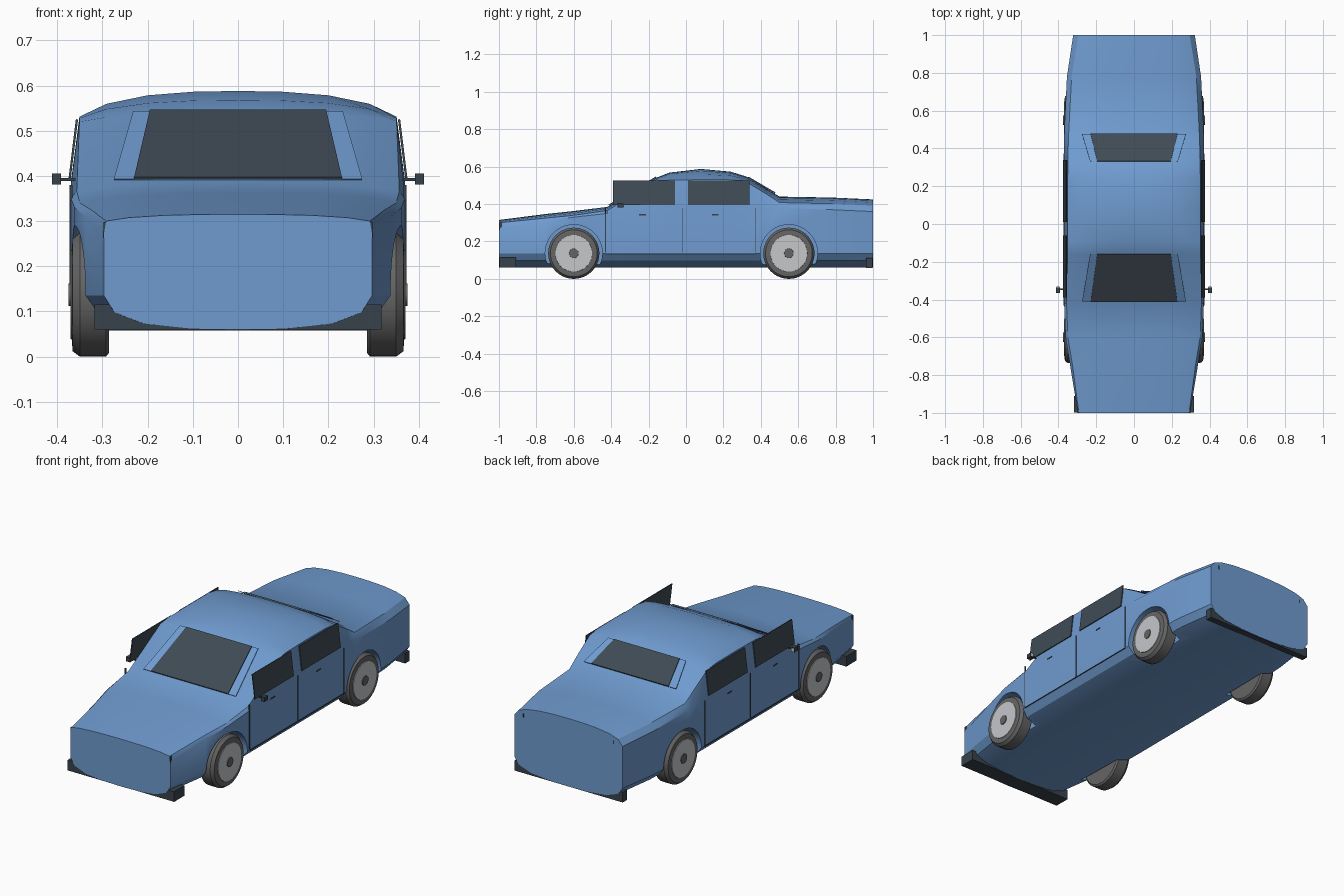
import bpy, bmesh, math
from mathutils import Vector

cube = bpy.data.objects.get("Cube")
if cube:
    bpy.data.objects.remove(cube, do_unlink=True)


def material(name, rgb):
    m = bpy.data.materials.new(name)
    m.use_nodes = True
    m.diffuse_color = (*rgb, 1)
    m.node_tree.nodes["Principled BSDF"].inputs["Base Color"].default_value = (*rgb, 1)
    return m


BLUE = material("body blue", (0.16, 0.33, 0.63))
GLASS = material("dark glass", (0.05, 0.07, 0.09))
TRIM = material("dark trim", (0.04, 0.055, 0.07))
TYRE = material("tyre grey", (0.13, 0.13, 0.13))
RIM = material("light rim", (0.56, 0.57, 0.59))


def finish(name, bm, mat, smooth=None):
    bmesh.ops.recalc_face_normals(bm, faces=bm.faces)
    mesh = bpy.data.meshes.new(name)
    bm.to_mesh(mesh)
    bm.free()
    mesh.materials.append(mat)
    ob = bpy.data.objects.new(name, mesh)
    bpy.context.collection.objects.link(ob)
    if smooth:
        activate(ob)
        bpy.ops.object.shade_smooth_by_angle(angle=math.radians(smooth))
    return ob


def activate(ob):
    bpy.ops.object.select_all(action='DESELECT')
    ob.select_set(True)
    bpy.context.view_layer.objects.active = ob


def loft(rings):
    """Skin closed rings of points and cap both ends."""
    bm = bmesh.new()
    rows = [[bm.verts.new(p) for p in ring] for ring in rings]
    n = len(rows[0])
    for a, b in zip(rows, rows[1:]):
        for i in range(n):
            bm.faces.new((a[i], a[(i + 1) % n], b[(i + 1) % n], b[i]))
    bm.faces.new(rows[0])
    bm.faces.new(rows[-1])
    return bm


def box(name, lo, hi, mat):
    ring = lambda z: [(lo[0], lo[1], z), (hi[0], lo[1], z), (hi[0], hi[1], z), (lo[0], hi[1], z)]
    return finish(name, loft([ring(lo[2]), ring(hi[2])]), mat)


def plate(name, corners, thick, mat, outward):
    """Thin slab raised from a flat outline towards the outward direction."""
    c = [Vector(p) for p in corners]
    n = (c[1] - c[0]).cross(c[2] - c[0]).normalized()
    if n.dot(Vector(outward)) < 0:
        n = -n
    return finish(name, loft([c, [p + n * thick for p in c]]), mat)


def lathe_x(name, profile, y, z, mat, segs=40):
    """Turn (x, radius) points about an axis along x."""
    rings = [[(x, y + r * math.cos(2 * math.pi * i / segs), z + r * math.sin(2 * math.pi * i / segs))
              for i in range(segs)] for x, r in profile]
    return finish(name, loft(rings), mat, 35)


# Body: y, half width, belt height, roof edge half width, edge height, centre height
stations = [
    (-1.0, .297, .27, .292, .300, .315),
    (-.75, .338, .31, .325, .325, .347),
    (-.60, .362, .33, .350, .340, .363),
    (-.42, .370, .35, .357, .366, .385),
    (-.16, .370, .38, .351, .520, .540),
    (-.09, .370, .385, .351, .528, .568),
    (.08, .370, .385, .351, .531, .588),
    (.24, .370, .385, .351, .530, .573),
    (.32, .370, .385, .350, .520, .548),
    (.42, .370, .385, .348, .460, .488),
    (.50, .369, .38, .345, .408, .440),
    (.78, .355, .37, .330, .402, .435),
    (1.0, .322, .36, .295, .392, .425),
]


def section(y, w, belt, we, ze, zt):
    half = [(.35 * w, .062), (.7 * w, .073), (.92 * w, .098), (w, .135), (w, belt), (we, ze)]
    half += [(we * f, ze + (zt - ze) * g) for f, g in ((.83, .5), (.57, .83), (.28, .97))]
    mirror = [(-x, z) for x, z in reversed(half)]
    return [(x, y, z) for x, z in [(0, .06)] + half + [(0, zt)] + mirror]


body = finish("body", loft([section(*s) for s in stations]), BLUE)

# Wheel arches cut into the body
WHEEL_Z = .137
for y in (-.60, .55):
    for side in (1, -1):
        cutter = lathe_x("arch_cutter", [(side * .27, .153), (side * .5, .153)], y, WHEEL_Z, BLUE)
        cutter.hide_render = True
        mod = body.modifiers.new("arch", 'BOOLEAN')
        mod.operation = 'DIFFERENCE'
        mod.solver = 'EXACT'
        mod.object = cutter
        activate(body)
        bpy.ops.object.modifier_apply(modifier=mod.name)
        bpy.data.objects.remove(cutter, do_unlink=True)
activate(body)
bpy.ops.object.shade_smooth_by_angle(angle=math.radians(32))

# Windscreen and rear window, each a raised body frame with glass on top
for name, y0, z0, y1, z1, shift in (("windscreen", -.41, .391, -.158, .541, -1),
                                    ("rear_window", .475, .456, .33, .541, 1)):
    for part, wb, wt, lift, mat in (("frame", .275, .232, .003, BLUE), ("glass", .23, .195, .007, GLASS)):
        quad = [(-wb, y0, z0), (wb, y0, z0), (wt, y1, z1), (-wt, y1, z1)]
        plate(name + "_" + part, quad, lift, mat, (0, shift, 1))

for side, label in ((1, "left"), (-1, "right")):
    # Side windows leaning with the cabin wall
    for part, y0, y1 in (("front", -.39, -.06), ("rear", .01, .34)):
        quad = [(side * .370, y0, .395), (side * .370, y1, .395),
                (side * .354, y1, .525), (side * .354, y0, .525)]
        plate(f"{label}_{part}_window", quad, .005, GLASS, (side, 0, 0))

    def side_strip(name, y0, y1, z0, z1):
        a, b = sorted((side * .366, side * .3725))
        box(f"{label}_{name}", (a, y0, z0), (b, y1, z1), TRIM)

    # Door seams and handles
    for i, y in enumerate((-.43, -.02, .37)):
        side_strip(f"door_seam_{i}", y - .002, y + .002, .14, .38)
    for i, y in enumerate((-.23, .16)):
        side_strip(f"door_handle_{i}", y - .02, y + .015, .340, .346)
    side_strip("sill_seam", -.43, .37, .133, .137)

    # Door mirror
    a, b = sorted((side * .36, side * .395))
    box(label + "_mirror_arm", (a, -.35, .389), (b, -.342, .395), TRIM)
    a, b = sorted((side * .392, side * .412))
    box(label + "_mirror", (a, -.365, .381), (b, -.335, .405), TRIM)
    a, b = sorted((side * .394, side * .410))
    box(label + "_mirror_glass", (a, -.335, .384), (b, -.332, .402), RIM)

    # Small marker lights on the nose and tail
    a, b = sorted((side * .290, side * .298))
    box(label + "_front_marker", (a, -1.0, .262), (b, -.985, .298), TRIM)
    a, b = sorted((side * .266, side * .272))
    box(label + "_rear_marker", (a, .99, .36), (b, 1.001, .38), TRIM)

    # Wheels
    for part, y in (("front", -.60), ("rear", .55)):
        wheel = f"{label}_{part}_"
        tyre = [(.285, .128), (.292, .137), (.350, .137), (.366, .125), (.368, .100)]
        lathe_x(wheel + "tyre", [(side * x, r) for x, r in tyre], y, WHEEL_Z, TYRE)
        lathe_x(wheel + "rim", [(side * .36, .1), (side * .371, .098)], y, WHEEL_Z, RIM)
        lathe_x(wheel + "hub_cap", [(side * .36, .027), (side * .375, .025)], y, WHEEL_Z, TYRE, 16)

# Bumpers wrapping the lower corners
box("front_bumper", (-.318, -.997, .06), (.318, -.91, .115), TRIM)
box("rear_bumper", (-.322, .962, .058), (.322, .998, .113), TRIM)
